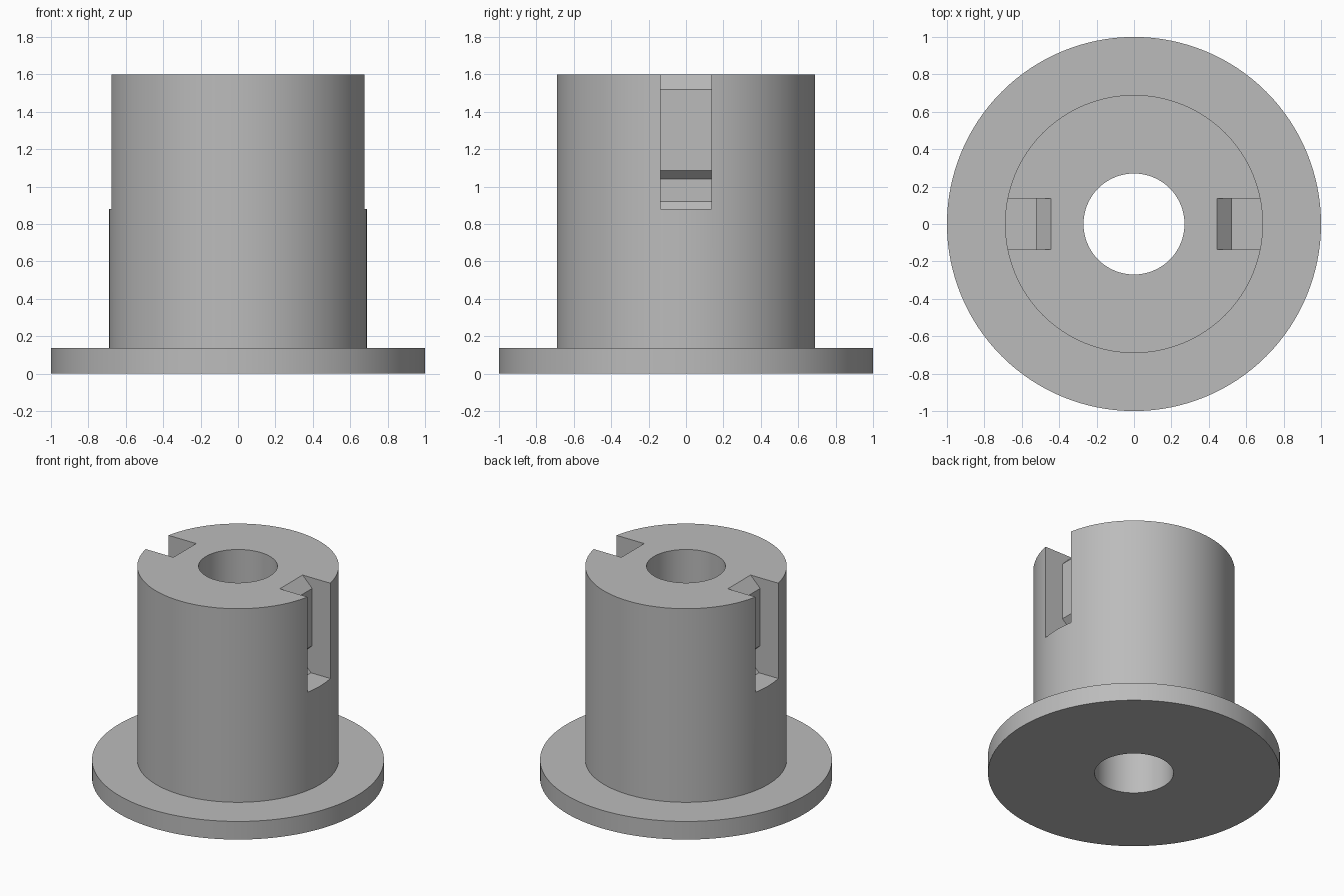
import bpy, bmesh, math

cube = bpy.data.objects.get("Cube")
if cube:
    bpy.data.objects.remove(cube, do_unlink=True)

grey = bpy.data.materials.new("plain grey")
grey.use_nodes = True
grey.diffuse_color = (0.5, 0.5, 0.5, 1)
grey.node_tree.nodes["Principled BSDF"].inputs["Base Color"].default_value = (0.5, 0.5, 0.5, 1)


def add_object(name, bm):
    bmesh.ops.recalc_face_normals(bm, faces=bm.faces)
    mesh = bpy.data.meshes.new(name)
    bm.to_mesh(mesh)
    bm.free()
    mesh.materials.append(grey)
    obj = bpy.data.objects.new(name, mesh)
    bpy.context.collection.objects.link(obj)
    return obj


def revolve(name, profile, steps=128):
    """Spin a closed (radius, z) profile around z."""
    bm = bmesh.new()
    rings = []
    for i in range(steps):
        a = 2 * math.pi * i / steps
        rings.append([bm.verts.new((r * math.cos(a), r * math.sin(a), z)) for r, z in profile])
    for i in range(steps):
        one, two = rings[i], rings[(i + 1) % steps]
        for j in range(len(profile)):
            k = (j + 1) % len(profile)
            bm.faces.new((one[j], two[j], two[k], one[k]))
    return add_object(name, bm)


def slot_cutter(name, profile, side, half_width):
    """Extrude an (x, z) slot section along y."""
    bm = bmesh.new()
    face = bm.faces.new([bm.verts.new((side * x, -half_width, z)) for x, z in profile])
    out = bmesh.ops.extrude_face_region(bm, geom=[face])
    verts = [g for g in out["geom"] if isinstance(g, bmesh.types.BMVert)]
    bmesh.ops.translate(bm, verts=verts, vec=(0, 2 * half_width, 0))
    obj = add_object(name, bm)
    obj.hide_render = True
    return obj


# Flanged sleeve with a through bore
bore, barrel, flange = 0.27, 0.69, 1.0
body = revolve("flanged_bushing", [(bore, 0), (flange, 0), (flange, 0.137),
                                   (barrel, 0.137), (barrel, 1.6), (bore, 1.6)])

# Latch slots: lead-in chamfer, catch, undercut pocket and bevelled floor corner
slot = [(0.8, 0.88), (0.515, 0.88), (0.475, 0.92), (0.475, 1.04), (0.525, 1.087),
        (0.525, 1.52), (0.425, 1.62), (0.8, 1.62)]
bpy.context.view_layer.objects.active = body
body.select_set(True)
for side, label in ((1, "left"), (-1, "right")):
    cutter = slot_cutter(label + "_slot_cutter", slot, side, 0.136)
    mod = body.modifiers.new(label + "_slot", "BOOLEAN")
    mod.operation = "DIFFERENCE"
    mod.solver = "EXACT"
    mod.object = cutter
    bpy.ops.object.modifier_apply(modifier=mod.name)
    bpy.data.objects.remove(cutter, do_unlink=True)

bpy.ops.object.shade_smooth_by_angle(angle=math.radians(25))
